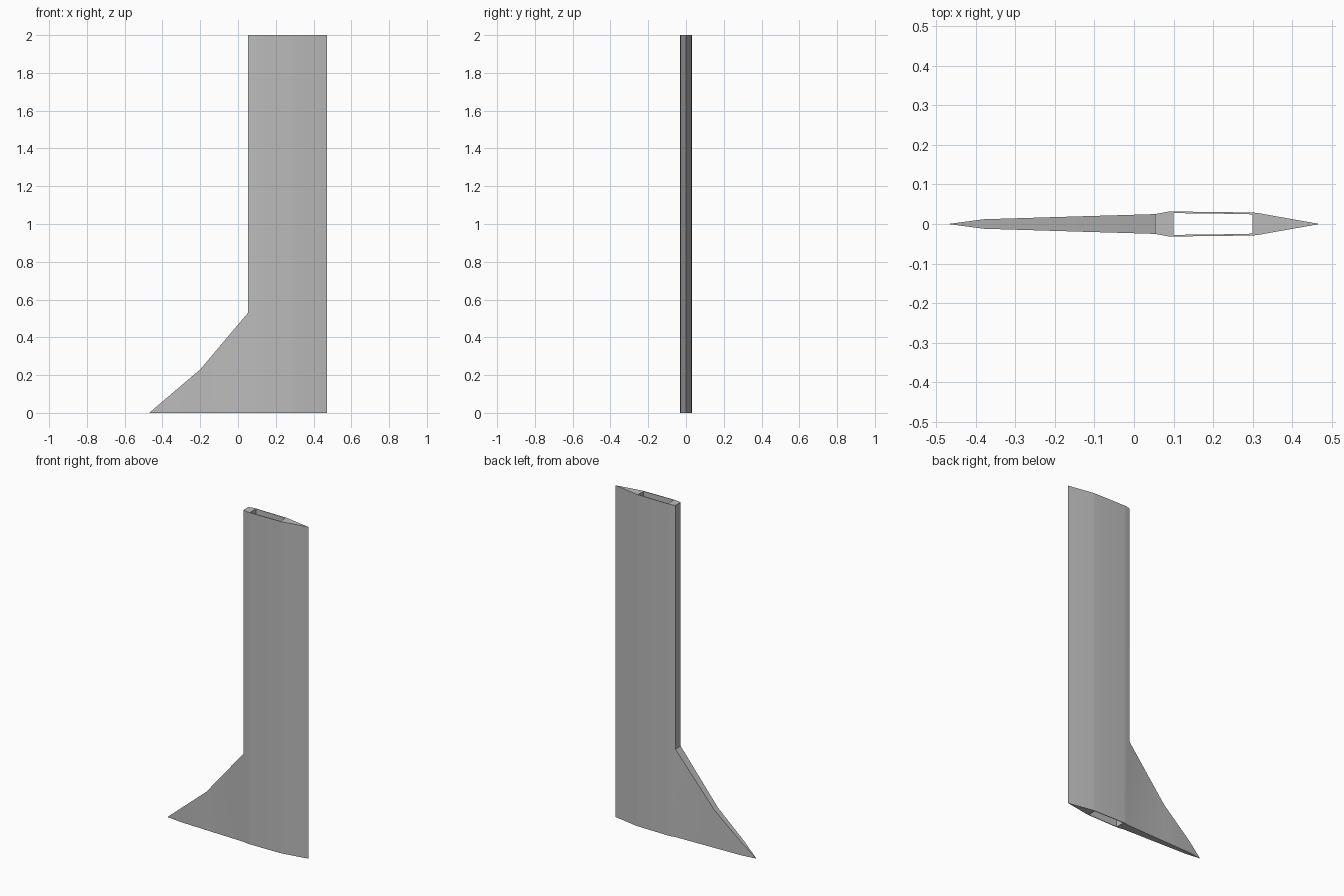
import bpy
import bmesh
import math

cube = bpy.data.objects.get("Cube")
if cube:
    bpy.data.objects.remove(cube, do_unlink=True)

grey = bpy.data.materials.new("mid_grey")
grey.use_nodes = True
colour = (0.5, 0.5, 0.5, 1)
grey.diffuse_color = colour
grey.node_tree.nodes["Principled BSDF"].inputs["Base Color"].default_value = colour

HEIGHT, ROOT = 2.0, 0.53
# Stations along the fin: x, half thickness, half width of the slot
ramp = [(-0.47, 0, 0), (-0.38, 0.012, 0), (-0.2, 0.0175, 0), (0.053, 0.025, 0)]
ramp_tops = [0, 0.077, 0.23, ROOT]
mast = [(0.053, 0.025, 0), (0.085, 0.031, 0), (0.1, 0.0315, 0.0275),
        (0.2, 0.0305, 0.0265), (0.3, 0.029, 0.0245), (0.312, 0.028, 0), (0.47, 0, 0)]

bm = bmesh.new()


def face(*points):
    """Add a face, leaving out repeated corners."""
    unique = list(dict.fromkeys(points))
    if len(unique) > 2:
        bm.faces.new([bm.verts.new(p) for p in unique])


def strip(a, b, za, zb, slot):
    """Add skin, end caps and slot wall between two stations."""
    (xa, wa, sa), (xb, wb, sb) = a, b
    for s in (-1, 1):
        step = [(xa, s * wa, ROOT)] if za == HEIGHT and xa == mast[0][0] else []
        face((xa, s * wa, 0), (xb, s * wb, 0), (xb, s * wb, zb), (xa, s * wa, za), *step)
        if slot:
            face((xa, s * sa, 0), (xb, s * sb, 0), (xb, s * sb, zb), (xa, s * sa, za))
            for z in (0, HEIGHT):
                face((xa, s * sa, z), (xb, s * sb, z), (xb, s * wb, z), (xa, s * wa, z))
    if not slot:
        # Caps include the slot corners so that they meet the slot rim
        for z0, z1 in ((0, 0), (za, zb)):
            face((xa, -wa, z0), (xb, -wb, z1), (xb, -sb, z1), (xb, sb, z1),
                 (xb, wb, z1), (xa, wa, z0), (xa, sa, z0), (xa, -sa, z0)) if sa or sb else \
                face((xa, -wa, z0), (xb, -wb, z1), (xb, wb, z1), (xa, wa, z0))


# Sloping root fillet
for i in range(len(ramp) - 1):
    strip(ramp[i], ramp[i + 1], ramp_tops[i], ramp_tops[i + 1], False)

# Upright mast with a slot running right through it
for a, b in zip(mast, mast[1:]):
    strip(a, b, HEIGHT, HEIGHT, a[2] > 0 and b[2] > 0)

# Blunt edge of the mast above the fillet
x, w, _ = mast[0]
face((x, -w, ROOT), (x, w, ROOT), (x, w, HEIGHT), (x, -w, HEIGHT))

# End walls of the slot
for x, w, s in (mast[2], mast[4]):
    face((x, -s, 0), (x, s, 0), (x, s, HEIGHT), (x, -s, HEIGHT))

bmesh.ops.remove_doubles(bm, verts=bm.verts, dist=0.0001)
bmesh.ops.recalc_face_normals(bm, faces=bm.faces)

mesh = bpy.data.meshes.new("fin_mast")
bm.to_mesh(mesh)
bm.free()
mesh.materials.append(grey)
fin = bpy.data.objects.new("fin_mast", mesh)
bpy.context.collection.objects.link(fin)
bpy.context.view_layer.objects.active = fin
fin.select_set(True)
bpy.ops.object.shade_smooth_by_angle(angle=math.radians(30))
